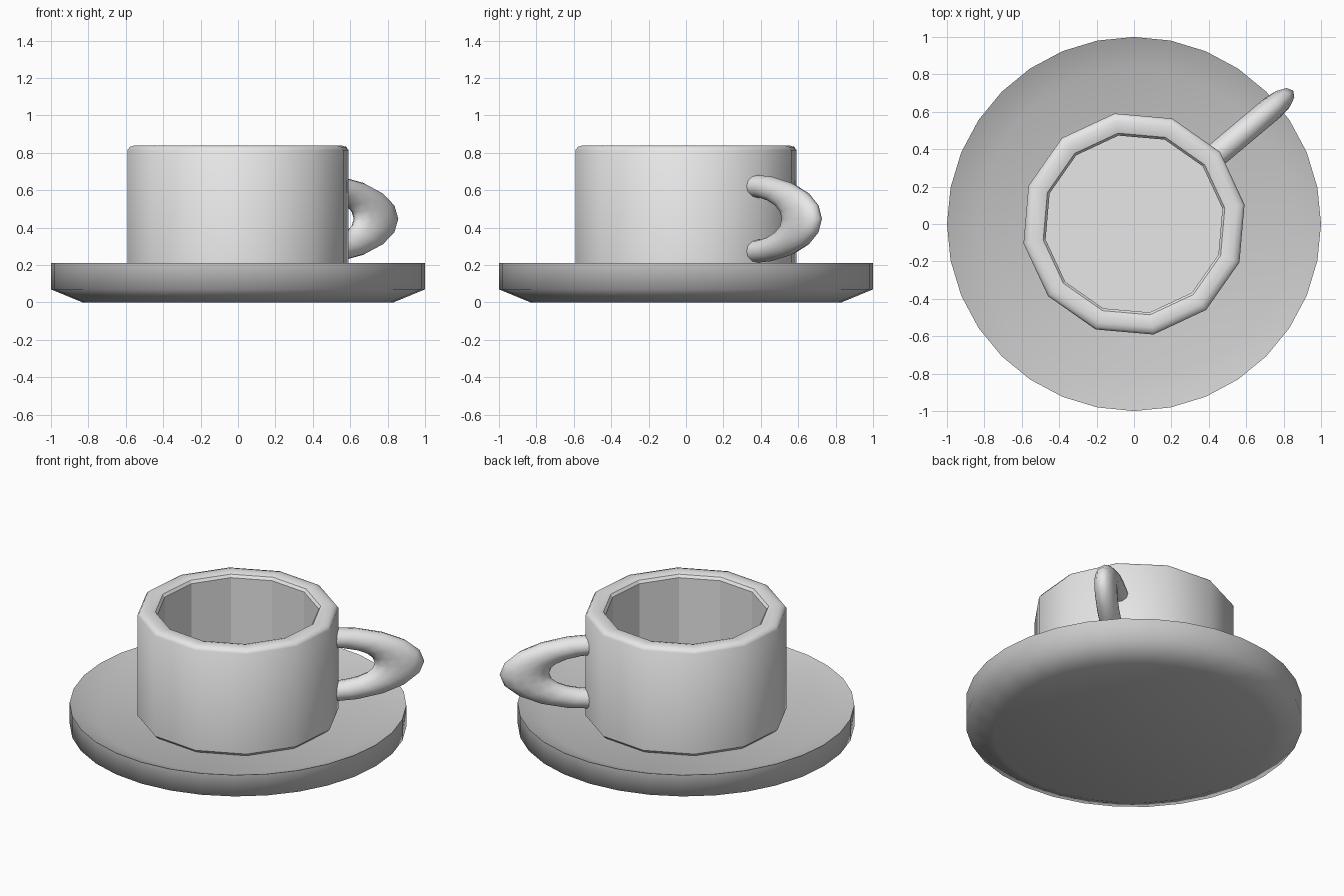
import bpy, bmesh, math

if "Cube" in bpy.data.objects:
    bpy.data.objects.remove(bpy.data.objects["Cube"])

def material(name, v):
    m = bpy.data.materials.new(name)
    m.diffuse_color = (v, v, v, 1)
    m.use_nodes = True
    m.node_tree.nodes["Principled BSDF"].inputs["Base Color"].default_value = m.diffuse_color
    return m

light_grey = material("light_grey", 0.8)
mid_grey = material("mid_grey", 0.59)

def finish(name, bm, mat, angle):
    bmesh.ops.recalc_face_normals(bm, faces=bm.faces)
    me = bpy.data.meshes.new(name)
    bm.to_mesh(me)
    bm.free()
    me.materials.append(mat)
    ob = bpy.data.objects.new(name, me)
    bpy.context.collection.objects.link(ob)
    bpy.ops.object.select_all(action='DESELECT')
    ob.select_set(True)
    bpy.context.view_layer.objects.active = ob
    bpy.ops.object.shade_smooth_by_angle(angle=math.radians(angle))
    return ob

def lathe(name, profile, sides, turn, mat, angle):
    """Closed solid of revolution; first and last rings are capped."""
    bm = bmesh.new()
    rings = []
    for r, z in profile:
        rings.append([bm.verts.new((r * math.cos(turn + 2 * math.pi * i / sides),
                                    r * math.sin(turn + 2 * math.pi * i / sides), z))
                      for i in range(sides)])
    for a, b in zip(rings, rings[1:]):
        for i in range(sides):
            j = (i + 1) % sides
            bm.faces.new((a[i], a[j], b[j], b[i]))
    bm.faces.new(rings[0])
    bm.faces.new(rings[-1])
    return finish(name, bm, mat, angle)

# Saucer: shallow dish with a raised rim
lathe("saucer", [(0.83, 0), (1, 0.07), (1, 0.21), (0.83, 0.14)], 32, 0, mid_grey, 80)

# Cup: twelve-sided, thick wall, softly rounded lip
cup = lathe("cup", [(0.58, 0.14), (0.6, 0.16), (0.6, 0.815), (0.587, 0.832), (0.56, 0.84),
                    (0.52, 0.84), (0.493, 0.832), (0.48, 0.815), (0.48, 0.26)],
            12, math.radians(10), light_grey, 40)
# Inner wall stays faceted
for p in cup.data.polygons:
    c = p.center
    if math.hypot(c.x, c.y) < 0.475:
        p.use_smooth = False

# Handle: half ring stretched away from the cup, ends buried in the wall
bm = bmesh.new()
steps, segs = 10, 12
major, minor, stretch, width = 0.177, 0.061, 2.42, 0.066
turn = math.radians(40)
rings = []
for k in range(steps + 1):
    a = -math.pi / 2 + math.pi * k / steps
    ring = []
    for i in range(segs):
        b = 2 * math.pi * i / segs
        d = major + minor * math.cos(b)
        s = 0.535 + stretch * d * math.cos(a)
        t = width * math.sin(b)
        ring.append(bm.verts.new((s * math.cos(turn) - t * math.sin(turn),
                                  s * math.sin(turn) + t * math.cos(turn),
                                  0.447 + d * math.sin(a))))
    rings.append(ring)
for a, b in zip(rings, rings[1:]):
    for i in range(segs):
        j = (i + 1) % segs
        bm.faces.new((a[i], a[j], b[j], b[i]))
bm.faces.new(rings[0])
bm.faces.new(rings[-1])
finish("handle", bm, light_grey, 60)
